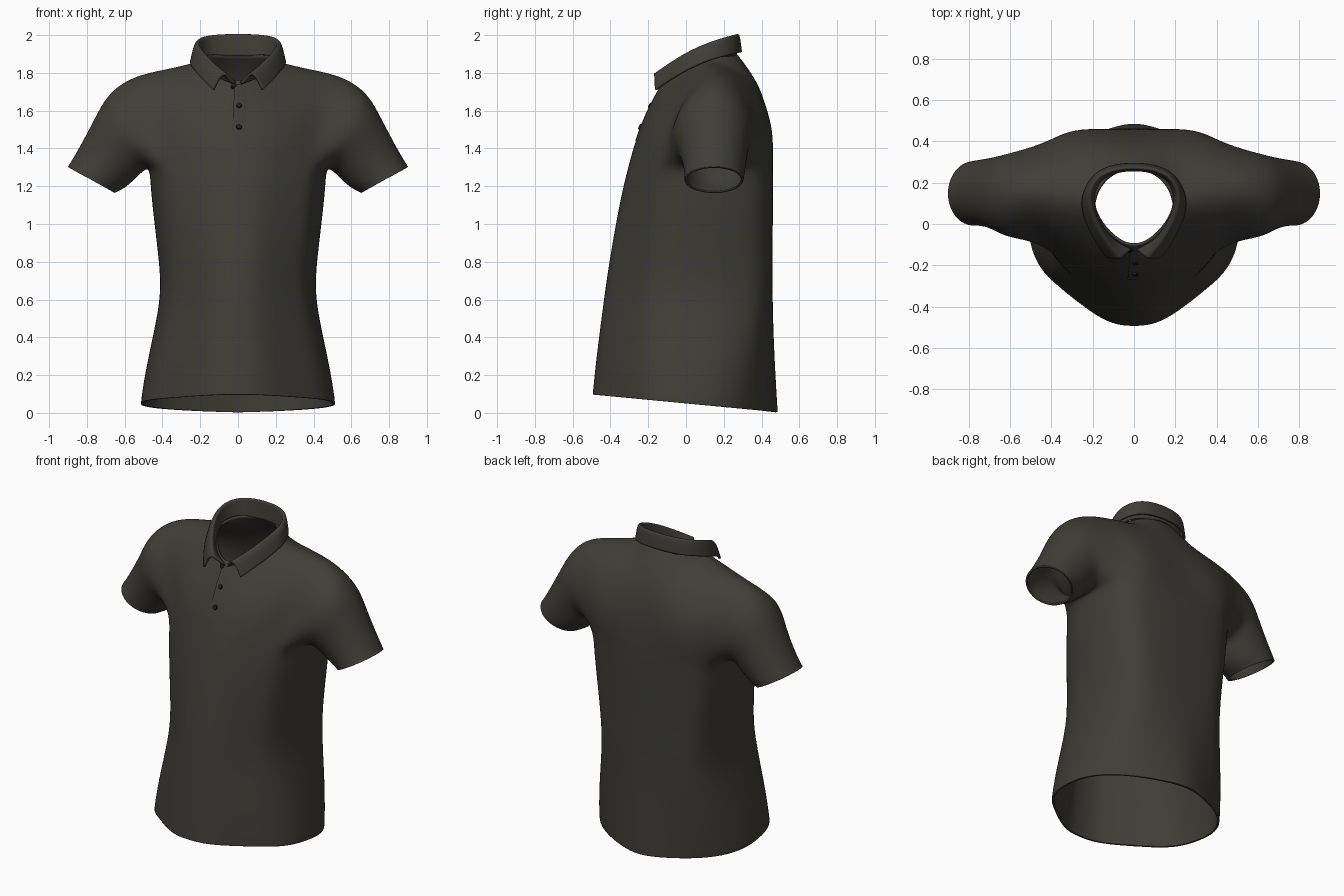
import bpy, bmesh, math
from mathutils import Vector

if "Cube" in bpy.data.objects:
    bpy.data.objects.remove(bpy.data.objects["Cube"])

def material(name, rgb):
    m = bpy.data.materials.new(name)
    m.diffuse_color = (*rgb, 1)
    m.use_nodes = True
    m.node_tree.nodes["Principled BSDF"].inputs["Base Color"].default_value = m.diffuse_color
    return m

cloth = material("dark olive cloth", (0.049, 0.047, 0.038))
button_mat = material("black button", (0.012, 0.012, 0.011))

def make_object(name, bm, mat, mirror=False, levels=0, thick=0, offset=-1, corners=False):
    bmesh.ops.recalc_face_normals(bm, faces=bm.faces)
    me = bpy.data.meshes.new(name)
    bm.to_mesh(me)
    bm.free()
    me.materials.append(mat)
    me.shade_smooth()
    ob = bpy.data.objects.new(name, me)
    bpy.context.collection.objects.link(ob)
    if mirror:
        ob.modifiers.new("mirror", 'MIRROR').use_clip = True
    if levels:
        s = ob.modifiers.new("smooth", 'SUBSURF')
        s.levels = s.render_levels = levels
        s.boundary_smooth = 'PRESERVE_CORNERS' if corners else 'ALL'
    if thick:
        t = ob.modifiers.new("cloth thickness", 'SOLIDIFY')
        t.thickness, t.offset = thick, offset
    return ob

def strip(bm, a, b, closed=False):
    """Quads between two vertex rows."""
    n = len(a)
    for i in range(n if closed else n - 1):
        j = (i + 1) % n
        bm.faces.new((a[i], a[j], b[j], b[i]))

# --- shirt body, right half: torso rings from front centre to back centre ---
bm = bmesh.new()
side_x = [0, .22, .45, .66, .85, .97, 1, .97, .87, .68, .46, .22, 0]
hem_f = [1, .98, .84, .68, .53, .32, .02, -.22, -.46, -.67, -.82, -.94, -1]
chest_f = [1, .985, .88, .76, .64, .3, 0, -.42, -.77, -.93, -.98, -1, -1]
# z, half width, front y, back y
rings = [(.05, .518, -.497, .494), (.075, .518, -.495, .492), (.25, .49, -.478, .478),
         (.45, .445, -.453, .465), (.65, .408, -.428, .458), (.85, .427, -.398, .457),
         (1.05, .452, -.363, .46), (1.2, .467, -.333, .462), (1.3, .472, -.308, .462)]
torso = []
for z, hw, yf, yb in rings:
    t = (z - .05) / 1.25
    yc = .05 + .08 * t
    row = []
    for i, fx in enumerate(side_x):
        w = t if i < 6 else min(1, t / .45)  # the back fills out sooner than the front
        f = hem_f[i] + (chest_f[i] - hem_f[i]) * w
        y = yc + (f * (yf - yc) if f > 0 else -f * (yb - yc))
        row.append(bm.verts.new((fx * hw, y, z - .095 * y * (1 - t))))
    if torso:
        strip(bm, torso[-1], row)
    torso.append(row)
chest = torso[-1]

# chest, back and shoulder panels, each row from the centre out to the armhole
front_rows = [
    [(0, -.27, 1.45), (.11, -.257, 1.45), (.22, -.222, 1.46), (.33, -.16, 1.46), (.43, -.08, 1.46)],
    [(0, -.205, 1.6), (.11, -.19, 1.6), (.23, -.14, 1.62), (.36, -.08, 1.63), (.48, -.015, 1.64)],
    [(0, -.155, 1.7), (.11, -.115, 1.71), (.225, 0, 1.79), (.37, .03, 1.78), (.52, .065, 1.75)]]
back_rows = [
    [(0, .452, 1.45), (.11, .458, 1.45), (.22, .468, 1.45), (.33, .457, 1.45), (.43, .40, 1.46)],
    [(0, .432, 1.6), (.11, .438, 1.6), (.23, .44, 1.6), (.36, .415, 1.61), (.49, .35, 1.63)],
    [(0, .38, 1.76), (.12, .372, 1.76), (.23, .325, 1.79), (.37, .285, 1.785), (.53, .265, 1.75)]]
shoulder = [bm.verts.new(p) for p in ((.225, .1, 1.885), (.37, .15, 1.838), (.55, .165, 1.806))]
neck_front = [bm.verts.new(p) for p in ((0, -.125, 1.75), (.12, -.06, 1.785))]
neck_back = [bm.verts.new(p) for p in ((0, .28, 1.9), (.13, .25, 1.9))]

def panel(base, rows, top):
    made = [base] + [[bm.verts.new(p) for p in r] for r in rows] + [top]
    for a, b in zip(made, made[1:]):
        strip(bm, a, b)
    return [r[-1] for r in made]             # armhole edge, bottom to top

arm_f = panel(chest[:5], front_rows, neck_front + shoulder)
arm_b = panel(chest[:7:-1], back_rows, neck_back + shoulder)

# sleeve: armhole loop from the shoulder point down the front and up the back
loop = arm_f[::-1] + chest[5:8] + arm_b[:-1]
# outer x, outer z, inner x, inner z, centre y, half depth
for ox, oz, ix, iz, cy, d in [(.685, 1.705, .50, 1.28, .135, .212), (.76, 1.56, .545, 1.235, .147, .183),
                              (.825, 1.435, .595, 1.19, .152, .166), (.885, 1.33, .635, 1.172, .15, .16),
                              (.903, 1.305, .65, 1.163, .148, .158)]:
    c = Vector(((ox + ix) / 2, cy, (oz + iz) / 2))
    u = Vector(((ox - ix) / 2, 0, (oz - iz) / 2)) * 1.03
    new = []
    for k in range(12):
        a = math.tau * k / 12
        new.append(bm.verts.new(c + u * math.cos(a) - Vector((0, d * 1.03, 0)) * math.sin(a)))
    strip(bm, loop, new, True)
    loop = new
body = make_object("shirt_body", bm, cloth, mirror=True, levels=3, thick=.012)

# --- folded collar: neck base, fold line and leaf edge, front to back ---
stations = [((.015, -.125, 1.745), (.065, -.165, 1.795), (.13, -.16, 1.71)),
            ((.105, -.085, 1.775), (.125, -.095, 1.845), (.18, -.09, 1.76)),
            ((.175, .01, 1.83), (.19, .015, 1.915), (.237, .02, 1.825)),
            ((.21, .13, 1.88), (.225, .14, 1.968), (.258, .13, 1.87)),
            ((.17, .22, 1.89), (.18, .23, 1.994), (.195, .245, 1.9)),
            ((.085, .257, 1.89), (.095, .266, 2.004), (.1, .284, 1.908)),
            ((0, .265, 1.89), (0, .273, 2.006), (0, .292, 1.91))]
bm = bmesh.new()
prev = None
for base, fold, leaf in stations:
    b, f, l = Vector(base), Vector(fold), Vector(leaf)
    out = Vector((l.x - f.x, l.y - f.y, 0)) * .25
    row = [bm.verts.new(p) for p in (b, b.lerp(f, .8), f, f.lerp(l, .25) + out + Vector((0, 0, .008)), l)]
    if prev:
        strip(bm, prev, row)
    prev = row
make_object("collar", bm, cloth, mirror=True, levels=3, thick=.014, offset=0, corners=True)

# --- placket flap and buttons laid on the chest ---
bpy.context.view_layer.update()
chest_eval = body.evaluated_get(bpy.context.evaluated_depsgraph_get())

def on_chest(x, z, lift):
    hit, p, n, _ = chest_eval.ray_cast(Vector((x, -2, z)), Vector((0, 1, 0)))
    if not hit:
        p, n = Vector((x, -.13, z)), Vector((0, -1, .5)).normalized()
    if n.y > 0:
        n = -n
    return p + n * lift, n

bm = bmesh.new()
prev = None
for i in range(10):
    z = 1.735 - .033 * i
    left = -.018 - .0015 * i
    lift = .012 * (1 - i / 14)
    row = [bm.verts.new(on_chest(x, z, h)[0])
           for x, h in ((left, -.004), (left, lift), (.02, lift * .6), (.055, -.002))]
    if prev:
        strip(bm, prev, row)
    prev = row
placket = make_object("placket_flap", bm, cloth)
placket.data.set_sharp_from_angle(angle=math.radians(40))

for i, (x, z) in enumerate([(-.022, 1.728), (.005, 1.625), (.005, 1.512)]):
    p, n = on_chest(x, z, .006)
    bm = bmesh.new()
    bmesh.ops.create_cone(bm, cap_ends=True, segments=20, radius1=.017, radius2=.013, depth=.014)
    b = make_object(f"button_{i + 1}", bm, button_mat)
    b.data.set_sharp_from_angle(angle=math.radians(40))
    b.location = p
    b.rotation_euler = n.to_track_quat('Z', 'Y').to_euler()
